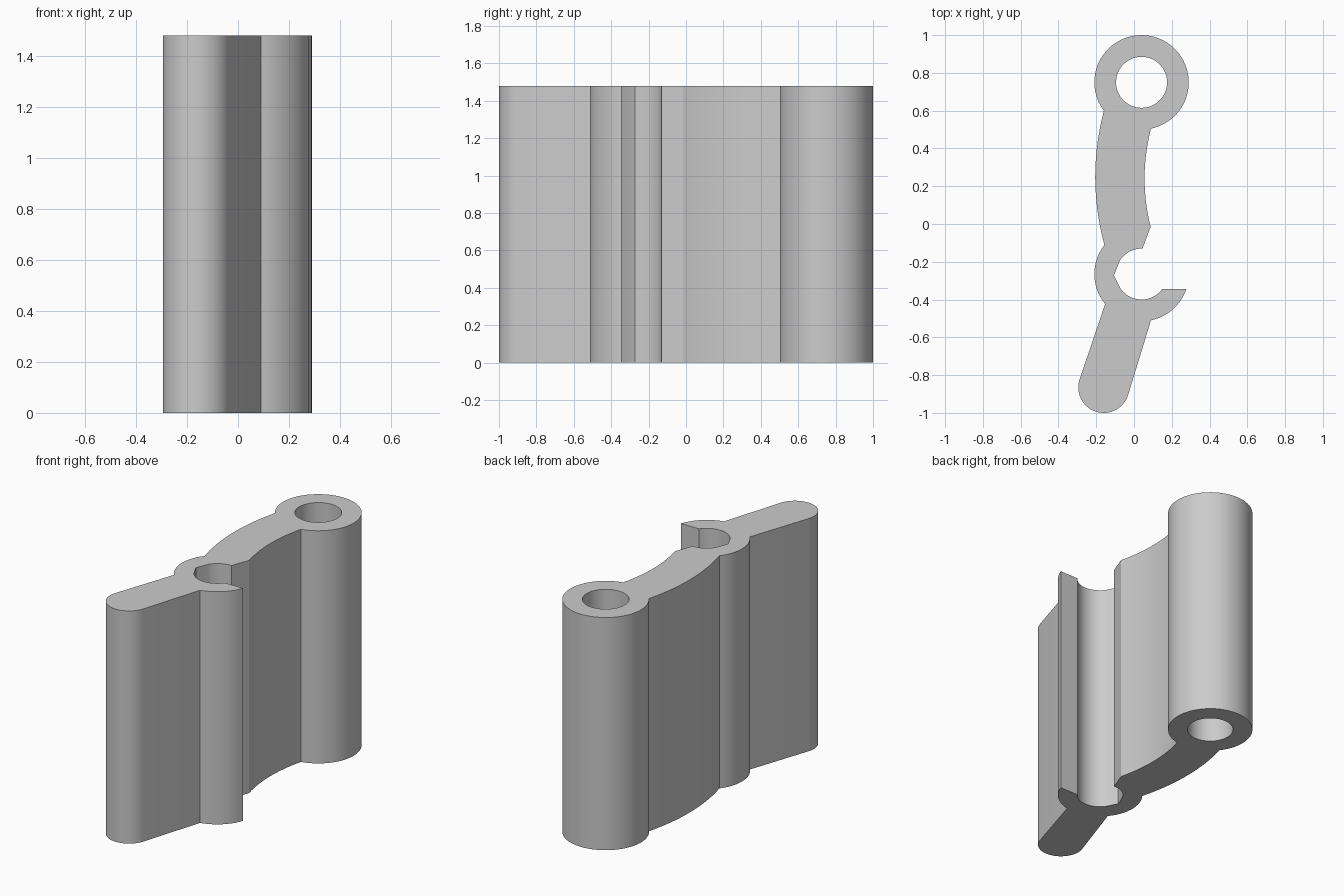
import bpy
import bmesh
from math import cos, sin, radians, ceil
from mathutils import Vector

cube = bpy.data.objects.get("Cube")
if cube:
    bpy.data.objects.remove(cube, do_unlink=True)

HEIGHT = 1.48
EYE = Vector((0.04, 0.75))       # closed hinge barrel
JAW = Vector((0.04, -0.265))     # open clip barrel
TIP = Vector((-0.16, -0.865))    # rounded end of the handle
OUTER, INNER = 0.25, 0.135


def arc(centre, radius, start, end, step=6):
    """Points on a circular arc, angles in degrees."""
    n = max(1, ceil(abs(end - start) / step))
    angles = [radians(start + (end - start) * i / n) for i in range(n + 1)]
    return [centre + radius * Vector((cos(a), sin(a))) for a in angles]


def bow(a, b, sag, n=14):
    """Inner points of a shallow curve from a to b, bulging by sag in x."""
    a, b = Vector(a), Vector(b)
    return [a.lerp(b, i / n) + Vector((4 * sag * (i / n) * (1 - i / n), 0))
            for i in range(1, n)]


# Outline pieces, counter-clockwise
eye_outer = arc(EYE, OUTER, -78.5, 217)
jaw_back = arc(JAW, OUTER, 142, 219.5)
handle_tip = arc(TIP, INNER, 161.4, 341.4)
jaw_lip = arc(JAW, OUTER, -78.5, -18.6)
jaw_inner = (arc(JAW, INNER, -36.4, -146) + [Vector((-0.106, -0.272))]
             + arc(JAW, INNER, 148, 88))
web_corner = Vector((0.088, -0.015))

outline = (eye_outer + bow(eye_outer[-1], jaw_back[0], -0.047)
           + jaw_back + handle_tip + jaw_lip + jaw_inner
           + [web_corner] + bow(web_corner, eye_outer[0], -0.033))
hole = arc(EYE, INNER, 0, 360)[:-1]

# Fill the profile around the hole and extrude it upwards
bm = bmesh.new()
edges = []
for loop in (outline, hole):
    verts = [bm.verts.new((p.x, p.y, 0)) for p in loop]
    edges += [bm.edges.new((v, verts[(i + 1) % len(verts)]))
              for i, v in enumerate(verts)]
bmesh.ops.triangle_fill(bm, edges=edges, use_beauty=True)
result = bmesh.ops.extrude_face_region(bm, geom=bm.faces[:], use_keep_orig=True)
top = [g for g in result["geom"] if isinstance(g, bmesh.types.BMVert)]
bmesh.ops.translate(bm, verts=top, vec=(0, 0, HEIGHT))
bmesh.ops.recalc_face_normals(bm, faces=bm.faces[:])
mesh = bpy.data.meshes.new("hinge_clip")
bm.to_mesh(mesh)
bm.free()

# Plain grey material
grey = bpy.data.materials.new("light_grey")
grey.use_nodes = True
colour = (0.6, 0.6, 0.6, 1)
grey.diffuse_color = colour
grey.node_tree.nodes["Principled BSDF"].inputs["Base Color"].default_value = colour
mesh.materials.append(grey)

clip = bpy.data.objects.new("hinge_clip", mesh)
bpy.context.collection.objects.link(clip)
bpy.ops.object.select_all(action="DESELECT")
clip.select_set(True)
bpy.context.view_layer.objects.active = clip
bpy.ops.object.shade_smooth_by_angle(angle=radians(25))
